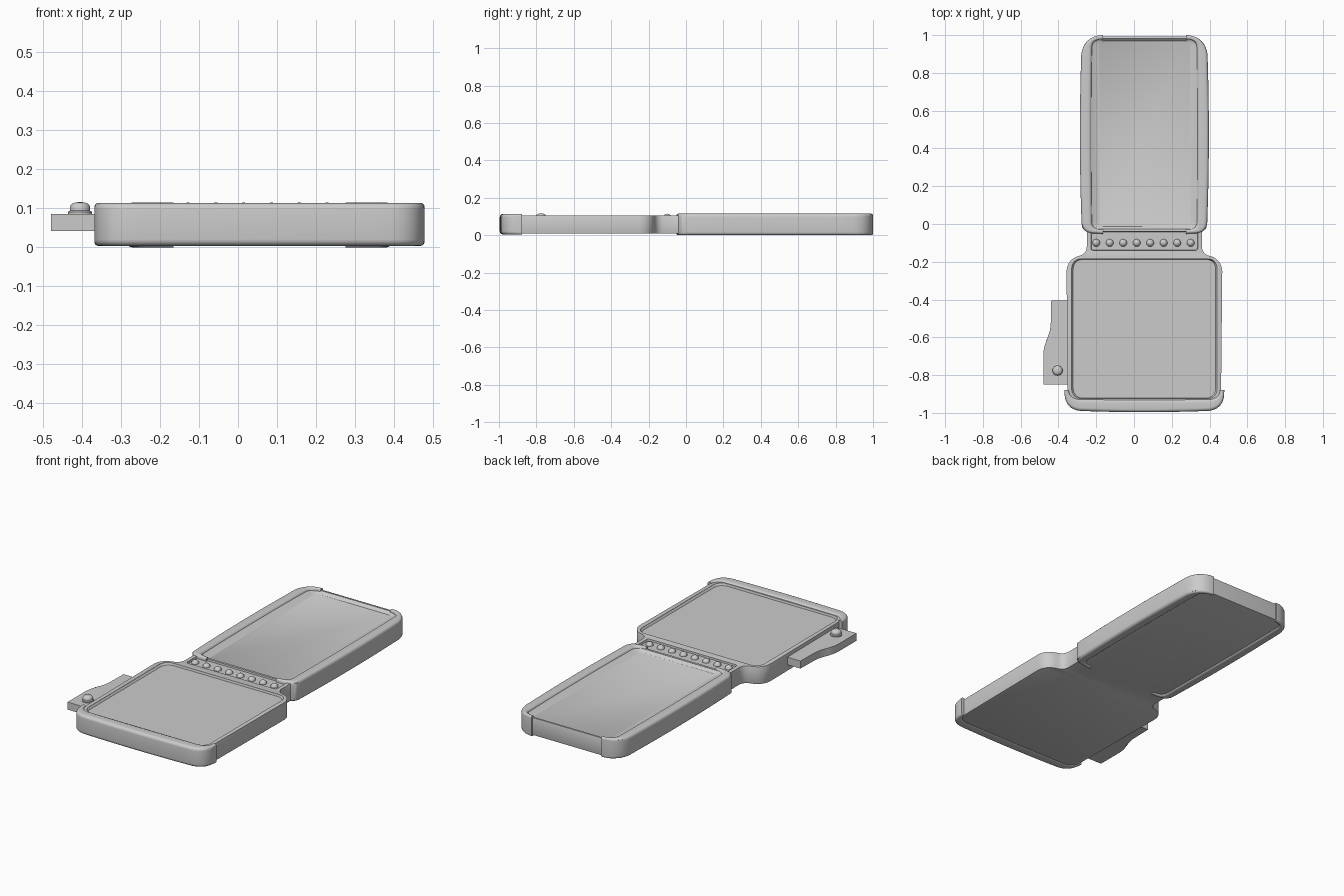
import bpy, bmesh, math
from mathutils import Vector

if "Cube" in bpy.data.objects:
    bpy.data.objects.remove(bpy.data.objects["Cube"])

CX = 0.055  # mirror line of the two trays


def mx(x):
    return 2 * CX - x


def fillet(corners, closed=True, n=8):
    """Round each (x, y, radius) corner of a 2D path."""
    out, k = [], len(corners)
    for i, (x, y, r) in enumerate(corners):
        p = Vector((x, y))
        if r == 0 or (not closed and i in (0, k - 1)):
            out.append(p)
            continue
        a = Vector(corners[i - 1][:2]) - p
        b = Vector(corners[(i + 1) % k][:2]) - p
        a, b = p + a.normalized() * r, p + b.normalized() * r
        for j in range(n + 1):
            t = j / n
            out.append(a * (1 - t) ** 2 + p * 2 * t * (1 - t) * 0.85
                       + (a + b) * 0.15 * t * (1 - t) + b * t * t)
    return out


def make(name, rings, caps=True, closed_path=False, smooth=True):
    """Skin a list of equal closed rings of 3D points."""
    bm = bmesh.new()
    vs = [[bm.verts.new(p) for p in ring] for ring in rings]
    n = len(vs[0])
    for a, b in zip(vs, vs[1:]):
        for i in range(n):
            bm.faces.new((a[i], a[(i + 1) % n], b[(i + 1) % n], b[i]))
    if caps:
        bm.faces.new(vs[0])
        bm.faces.new(vs[-1])
    bmesh.ops.recalc_face_normals(bm, faces=bm.faces)
    me = bpy.data.meshes.new(name)
    bm.to_mesh(me)
    bm.free()
    ob = bpy.data.objects.new(name, me)
    bpy.context.collection.objects.link(ob)
    if smooth:
        shade(ob)
    return ob


def shade(ob):
    bpy.ops.object.select_all(action='DESELECT')
    bpy.context.view_layer.objects.active = ob
    ob.select_set(True)
    bpy.ops.object.shade_smooth_by_angle(angle=math.radians(35))


def prism(name, outline, z0, z1, smooth=True):
    return make(name, [[(p.x, p.y, z) for p in outline] for z in (z0, z1)], smooth=smooth)


def bumper(name, outer, inner, z0, z1):
    """Soft rounded band lying between an outer and an inner path."""
    rings = []
    for o, i in zip(outer, inner):
        d = i - o
        w = d.length
        d.normalize()
        r = min(0.017, w * 0.45)
        ring = []
        for cx, cz, a0 in ((w - r, z1 - r, 0), (r, z1 - r, 90), (r, z0 + r, 180), (w - r, z0 + r, 270)):
            for k in range(6):
                a = math.radians(a0 + 18 * k)
                p = o + d * (cx + r * math.cos(a))
                ring.append((p.x, p.y, cz + r * math.sin(a)))
        rings.append(ring)
    return make(name, rings)


def recess(x0, x1, y0, y1, floor, rad, inset):
    """Tapered cutter for a shallow panel."""
    rings = []
    for z, s in ((floor, inset), (0.105, 0), (0.14, 0)):
        rect = [(x0 + s, y0 + s * .4, rad), (x1 - s, y0 + s * .4, rad),
                (x1 - s, y1 - s * .4, rad), (x0 + s, y1 - s * .4, rad)]
        rings.append([(p.x, p.y, z) for p in fillet(rect)])
    ob = make("panel_cutter", rings, smooth=False)
    ob.hide_render = True
    return ob


# Main body: lower tray, narrow bridge and upper tray in one outline
half = [(0.460, -0.980, .07), (0.468, -0.180, .07), (0.360, -0.162, .04), (0.360, -0.032, 0),
        (0.385, -0.032, .02), (0.385, 0.992, .09)]
outline = fillet(half + [(mx(x), y, r) for x, y, r in reversed(half)])
body = prism("tray_body", outline, 0.008, 0.106, smooth=False)
bev = body.modifiers.new("soft_edge", 'BEVEL')
bev.width, bev.segments, bev.limit_method = 0.006, 2, 'ANGLE'
bev.angle_limit = math.radians(60)

# Sunken panels: upper, lower, bead strip
cutters = [recess(-0.228, mx(-0.228), -0.027, 0.982, 0.089, 0.03, 0.036),
           recess(-0.330, mx(-0.330), -0.925, -0.184, 0.094, 0.05, 0.008),
           recess(-0.228, mx(-0.228), -0.140, -0.040, 0.096, 0.012, 0.003)]
for c in cutters:
    m = body.modifiers.new("panel", 'BOOLEAN')
    m.operation, m.object, m.solver = 'DIFFERENCE', c, 'EXACT'
bpy.ops.object.select_all(action='DESELECT')
bpy.context.view_layer.objects.active = body
body.select_set(True)
for m in list(body.modifiers):
    bpy.ops.object.modifier_apply(modifier=m.name)
for c in cutters:
    bpy.data.objects.remove(c)
shade(body)

# Side bumpers of the upper tray
out_c = [(-0.165, 1.000, 0), (-0.276, 0.996, .10), (-0.293, 0.47, .35), (-0.276, -0.046, .05), (-0.165, -0.052, 0)]
in_c = [(-0.165, 0.978, 0), (-0.222, 0.974, .04), (-0.228, 0.47, .35), (-0.222, -0.022, .03), (-0.165, -0.030, 0)]
for name, f in (("left_bumper", lambda x: x), ("right_bumper", mx)):
    bumper(name, fillet([(f(x), y, r) for x, y, r in out_c], False),
           fillet([(f(x), y, r) for x, y, r in in_c], False), 0, 0.115)

# End bumper of the lower tray
out_c = [(-0.368, -0.878, 0), (-0.366, -0.986, .08), (CX, -1.003, .3), (mx(-0.366), -0.986, .08), (mx(-0.368), -0.878, 0)]
in_c = [(-0.346, -0.878, 0), (-0.335, -0.925, .04), (CX, -0.932, .3), (mx(-0.335), -0.925, .04), (mx(-0.346), -0.878, 0)]
bumper("end_bumper", fillet(out_c, False), fillet(in_c, False), 0.004, 0.114)

# Side clip with a wavy outer edge
clip = fillet([(-0.34, -0.85, 0), (-0.48, -0.85, 0), (-0.48, -0.64, .05),
               (-0.442, -0.58, .05), (-0.438, -0.405, 0), (-0.34, -0.405, 0)])
prism("side_clip", clip, 0.042, 0.085)

# Round knob on the clip
profile = [(.031, .083), (.031, .091), (.026, .094), (.026, .105), (.022, .111), (.013, .115), (.004, .116)]
make("clip_knob", [[(-0.405 + r * math.cos(a * math.tau / 32), -0.775 + r * math.sin(a * math.tau / 32), z)
                    for a in range(32)] for r, z in profile])

# Row of beads on the bridge
for i in range(8):
    bpy.ops.mesh.primitive_uv_sphere_add(segments=24, ring_count=12, radius=0.02,
                                         location=(-0.2 + i * 0.5 / 7, -0.1, 0.095))
    bead = bpy.context.object
    bead.name = f"bead_{i + 1}"
    bpy.ops.object.shade_smooth()
